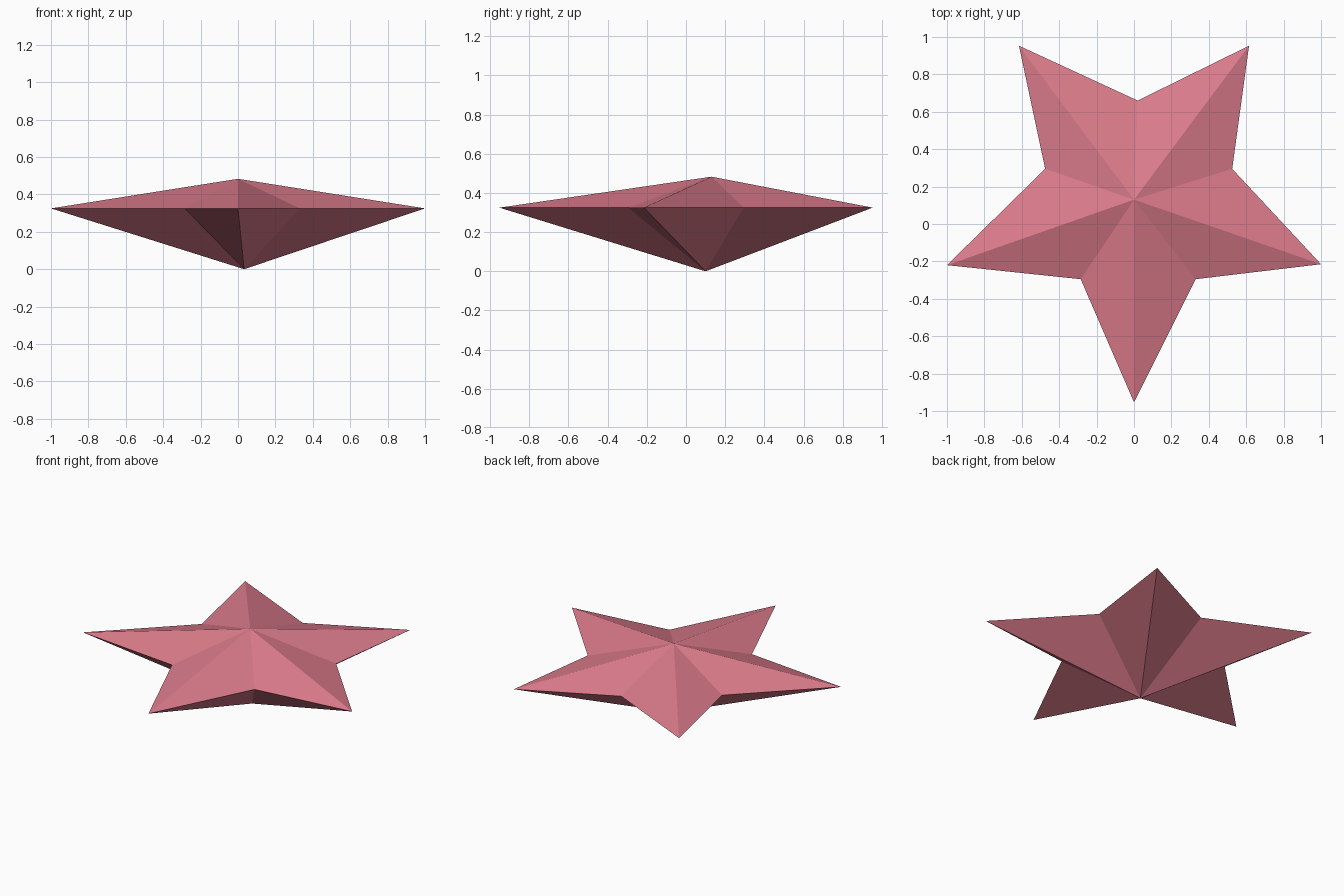
import bpy

if "Cube" in bpy.data.objects:
    bpy.data.objects.remove(bpy.data.objects["Cube"])

RIM_Z = 0.325
# Slightly irregular five-point outline, counter-clockwise: tip, notch, tip, notch ...
outline = [
    (0.615, 0.953), (0.02, 0.66), (-0.615, 0.953), (-0.475, 0.295),
    (-1.0, -0.22), (-0.285, -0.295), (0.0, -0.953), (0.33, -0.295),
    (1.0, -0.215), (0.525, 0.295),
]
top_apex = (0.0, 0.13, 0.483)
bottom_apex = (0.033, 0.1, 0.0)

# Star body: one rim fanned to an upper and a lower apex
n = len(outline)
verts = [(x, y, RIM_Z) for x, y in outline] + [top_apex, bottom_apex]
faces = []
for i in range(n):
    j = (i + 1) % n
    faces += [(i, j, n), (j, i, n + 1)]

mesh = bpy.data.meshes.new("star")
mesh.from_pydata(verts, [], faces)
mesh.update()
star = bpy.data.objects.new("star", mesh)
bpy.context.collection.objects.link(star)

# Pink colour
pink = bpy.data.materials.new("pink")
pink.diffuse_color = (0.72, 0.2, 0.26, 1.0)
pink.use_nodes = True
pink.node_tree.nodes["Principled BSDF"].inputs["Base Color"].default_value = pink.diffuse_color
mesh.materials.append(pink)
